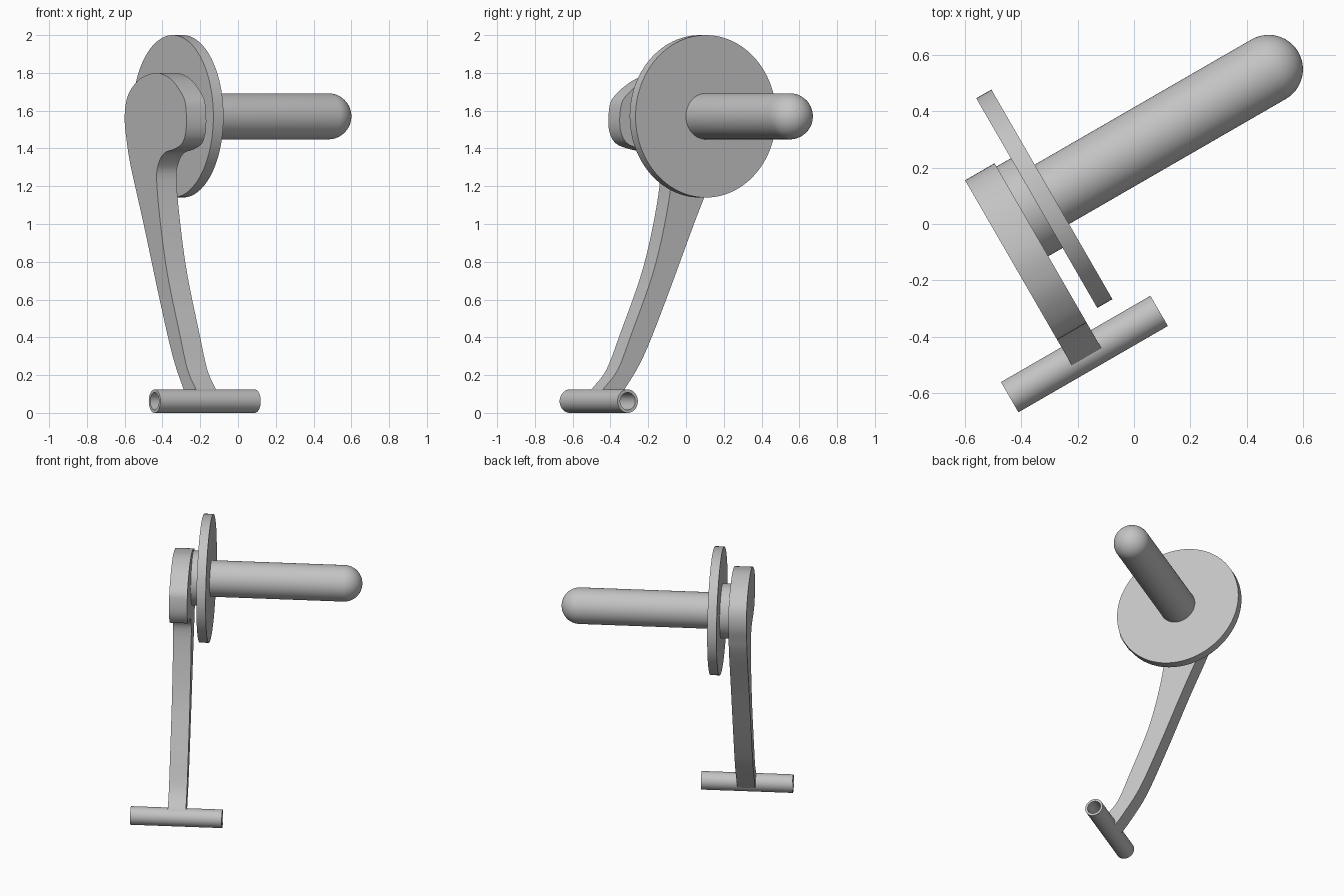
import bpy, bmesh
from math import sin, cos, pi, radians
from mathutils import Vector

cube = bpy.data.objects.get("Cube")
if cube:
    bpy.data.objects.remove(cube)

GREY = (0.55, 0.55, 0.55, 1)
metal = bpy.data.materials.new("plain grey metal")
metal.diffuse_color = GREY
metal.use_nodes = True
metal.node_tree.nodes["Principled BSDF"].inputs["Base Color"].default_value = GREY

TURN = radians(30)      # whole assembly is turned about z
SHAFT = (0.237, 1.57)   # shaft axis (y, z) before turning
TUBE = (-0.312, 0.062)  # grip tube axis (y, z) before turning


def finish(name, bm):
    bmesh.ops.recalc_face_normals(bm, faces=bm.faces)
    mesh = bpy.data.meshes.new(name)
    bm.to_mesh(mesh)
    bm.free()
    mesh.materials.append(metal)
    ob = bpy.data.objects.new(name, mesh)
    bpy.context.collection.objects.link(ob)
    ob.rotation_euler.z = TURN
    bpy.ops.object.select_all(action='DESELECT')
    ob.select_set(True)
    bpy.context.view_layer.objects.active = ob
    bpy.ops.object.shade_smooth_by_angle(angle=radians(35))
    return ob


def lathe(name, profile, axis, closed=False, sides=64):
    """Turn (x, radius) points around a line parallel to x."""
    bm = bmesh.new()
    rings = []
    for x, r in profile:
        rings.append([bm.verts.new((x, axis[0] + r * cos(2 * pi * i / sides),
                                    axis[1] + r * sin(2 * pi * i / sides)))
                      for i in range(sides)])
    pairs = list(zip(rings, rings[1:]))
    if closed:
        pairs.append((rings[-1], rings[0]))
    for p, q in pairs:
        for i in range(sides):
            j = (i + 1) % sides
            bm.faces.new((p[i], p[j], q[j], q[i]))
    if not closed:
        bm.faces.new(rings[0])
        bm.faces.new(rings[-1])
    return finish(name, bm)


def spline(points, steps=5):
    """Smooth open curve through the points."""
    pts = [Vector(p) for p in points]
    pts = [pts[0] * 2 - pts[1]] + pts + [pts[-1] * 2 - pts[-2]]
    out = []
    for a, b, c, d in zip(pts, pts[1:], pts[2:], pts[3:]):
        for k in range(steps):
            t = k / steps
            out.append(0.5 * (2 * b + (c - a) * t + (2 * a - 5 * b + 4 * c - d) * t * t
                              + (3 * b - a - 3 * c + d) * t ** 3))
    return out + [pts[-2]]


# Shaft with a rounded end
R = 0.122
dome = [(0.689 + R * sin(k * pi / 24), R * cos(k * pi / 24)) for k in range(12)]
lathe("shaft", [(-0.21, R)] + dome + [(0.689 + R * 0.999, R * 0.03)], SHAFT)

# Round plate and the spacer behind it
lathe("round_plate", [(-0.262, 0.43), (-0.2, 0.43)], SHAFT, sides=96)
lathe("spacer", [(-0.33, 0.184), (-0.25, 0.184)], SHAFT)

# Hollow grip tube
lathe("grip_tube", [(-0.69, 0.062), (-0.077, 0.062), (-0.077, 0.046), (-0.69, 0.046)],
      TUBE, closed=True, sides=48)

# Curved lever: side outline (forward, height), extruded
outline = spline([
    (0.265, 0.03), (0.19, 0.125), (0.074, 0.3), (-0.064, 0.6), (-0.234, 1.0),
    (-0.372, 1.31), (-0.414, 1.444), (-0.434, 1.54), (-0.425, 1.63), (-0.382, 1.7),
    (-0.276, 1.767), (-0.118, 1.8), (0.0, 1.785), (0.094, 1.746), (0.19, 1.67),
    (0.216, 1.6), (0.216, 1.5), (0.178, 1.43), (0.094, 1.397), (-0.012, 1.376),
    (-0.074, 1.323), (-0.096, 1.233), (-0.054, 0.995), (0.02, 0.73),
    (0.146, 0.423), (0.232, 0.228), (0.325, 0.122)])
# Lower end follows the tube wall so the bore stays open
for deg in range(90, 220, 12):
    t = radians(deg)
    outline.append(Vector((-TUBE[0] + 0.054 * cos(t), TUBE[1] + 0.054 * sin(t))))
bm = bmesh.new()
face = bm.faces.new([bm.verts.new((-0.442, -p.x, p.y)) for p in outline])
side = bmesh.ops.extrude_face_region(bm, geom=[face])
bmesh.ops.translate(bm, vec=(0.121, 0, 0),
                    verts=[g for g in side["geom"] if isinstance(g, bmesh.types.BMVert)])
finish("lever", bm)
